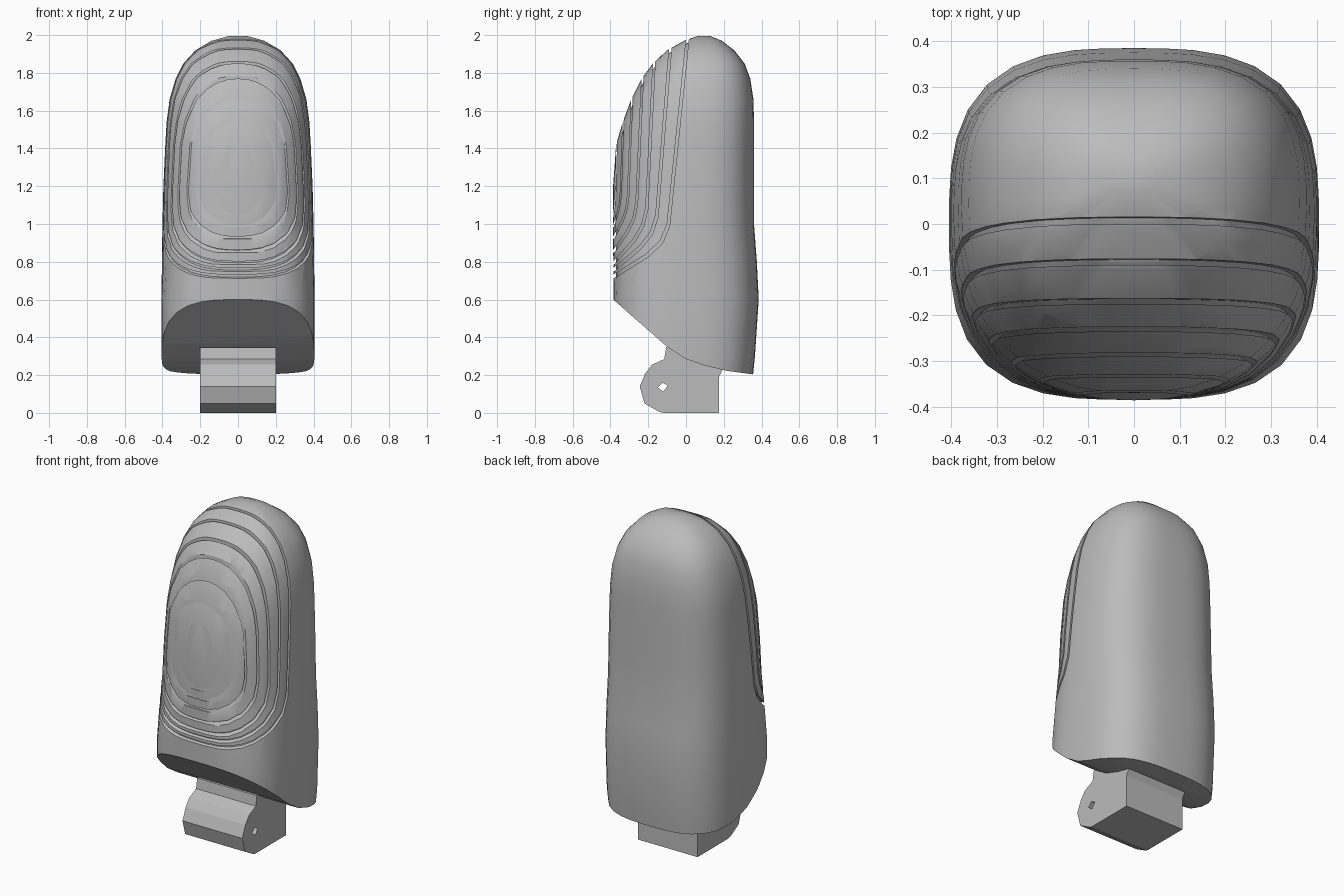
import bpy, bmesh, math

cube = bpy.data.objects.get("Cube")
if cube:
    bpy.data.objects.remove(cube, do_unlink=True)

grey = bpy.data.materials.new("plain grey")
grey.use_nodes = True
grey.diffuse_color = (0.5, 0.5, 0.5, 1)
grey.node_tree.nodes["Principled BSDF"].inputs["Base Color"].default_value = (0.5, 0.5, 0.5, 1)


def make_object(name, bm):
    bmesh.ops.recalc_face_normals(bm, faces=bm.faces)
    mesh = bpy.data.meshes.new(name)
    bm.to_mesh(mesh)
    bm.free()
    mesh.materials.append(grey)
    obj = bpy.data.objects.new(name, mesh)
    bpy.context.collection.objects.link(obj)
    return obj


def prism(name, outline, half_width):
    """Extrude a (y, z) outline along x."""
    bm = bmesh.new()
    sides = [[bm.verts.new((x, y, z)) for y, z in outline] for x in (-half_width, half_width)]
    for side in sides:
        bm.faces.new(side)
    for i in range(len(outline)):
        j = (i + 1) % len(outline)
        bm.faces.new((sides[0][i], sides[0][j], sides[1][j], sides[1][i]))
    return make_object(name, bm)


def cut(obj, cutter):
    """Subtract the cutter and discard it."""
    mod = obj.modifiers.new("cut", "BOOLEAN")
    mod.operation, mod.solver, mod.object = "DIFFERENCE", "EXACT", cutter
    bpy.context.view_layer.update()
    new = bpy.data.meshes.new_from_object(obj.evaluated_get(bpy.context.evaluated_depsgraph_get()))
    obj.modifiers.clear()
    obj.data = new
    bpy.data.objects.remove(cutter, do_unlink=True)


# Fingertip sections: height, front y, back y, half width, front roundness
SECTIONS = [
    (0.1, -0.385, 0.345, 0.39, 3.1), (0.3, -0.385, 0.365, 0.405, 3.1),
    (0.6, -0.385, 0.385, 0.405, 3.1), (0.8, -0.385, 0.375, 0.403, 2.7),
    (1.0, -0.386, 0.36, 0.4, 2.35), (1.2, -0.386, 0.36, 0.395, 2.3),
    (1.42, -0.37, 0.36, 0.385, 2.3), (1.54, -0.335, 0.36, 0.378, 2.3),
    (1.66, -0.29, 0.357, 0.362, 2.3), (1.77, -0.235, 0.34, 0.33, 2.3),
    (1.85, -0.175, 0.31, 0.289, 2.3), (1.92, -0.1, 0.255, 0.225, 2.3),
    (1.97, -0.01, 0.19, 0.14, 2.2), (1.995, 0.06, 0.13, 0.05, 2.0),
]


def fingertip(name, inset=0.0, segments=40):
    """Loft rounded sections, optionally shrunk inward."""
    bm = bmesh.new()
    rings = []
    for z, front, back, half, power in SECTIONS:
        centre = 0.06 * max(0, z - 1) + (0.035 if z > 1.98 else 0)
        ring = []
        for k in range(segments):
            a = math.tau * k / segments
            c, s = math.cos(a), math.sin(a)
            n = power if s < 0 else min(3, power + 0.6)
            r = (abs(c) ** n + abs(s) ** n) ** (-1 / n)
            depth = (back - centre if s > 0 else centre - front) - inset
            ring.append(bm.verts.new((c * r * (half - inset), centre + s * r * depth,
                                      z - inset * max(0, z - 1))))
        rings.append(ring)
    for low, high in zip(rings, rings[1:]):
        for k in range(segments):
            m = (k + 1) % segments
            bm.faces.new((low[k], low[m], high[m], high[k]))
    bm.faces.new(rings[0])
    bm.faces.new(rings[-1])
    return make_object(name, bm)


body = fingertip("fingertip_shell")

# Sloping underside
cut(body, prism("underside_cutter", [
    (-0.6, 0.786), (-0.385, 0.6), (-0.1, 0.35), (0, 0.285), (0.1, 0.25),
    (0.22, 0.222), (0.5, 0.185), (0.5, -0.2), (-0.6, -0.2)], 0.6))

# Nested contour grooves: top y, top z, middle y, middle z, lower z, width
GROOVES = [
    (0.0, 1.97, -0.1, 1.0, 0.73, 0.013), (-0.09, 1.925, -0.16, 1.05, 0.765, 0.012),
    (-0.175, 1.85, -0.213, 1.09, 0.8, 0.011), (-0.235, 1.77, -0.265, 1.12, 0.86, 0.009),
    (-0.29, 1.66, -0.31, 1.15, 0.93, 0.007), (-0.335, 1.54, -0.347, 1.18, 0.99, 0.005),
    (-0.368, 1.43, -0.374, 1.2, 1.04, 0.003),
]
for top_y, top_z, mid_y, mid_z, low_z, width in GROOVES:
    dy, dz = -0.387 - mid_y, low_z - mid_z
    slope = (top_y - mid_y) / (top_z - mid_z)
    path = [(top_y + slope * 0.3, top_z + 0.3), (mid_y, mid_z),
            (mid_y + 0.13 * dy, mid_z + 0.33 * dz), (mid_y + 0.4 * dy, mid_z + 0.6 * dz),
            (mid_y + dy, low_z), (mid_y + dy - 0.1, low_z - 0.04)]
    sheet = prism("groove_cutter", path + [(y + width, z - width) for y, z in reversed(path)], 0.6)
    cut(sheet, fingertip("groove_core", 0.014))
    cut(body, sheet)

# Mounting post with a cross hole
post = prism("mounting_post", [
    (0.175, 0), (0.175, 0.19), (0.2, 0.24), (0.1, 0.3), (-0.03, 0.36), (-0.105, 0.345),
    (-0.115, 0.285), (-0.18, 0.255), (-0.215, 0.21), (-0.245, 0.14), (-0.22, 0.05),
    (-0.14, 0.005), (-0.12, 0)], 0.2)
cut(post, prism("hole_cutter", [(-0.15, 0.135), (-0.125, 0.16), (-0.097, 0.145), (-0.12, 0.112)], 0.4))

# Smooth shell, flat post
bpy.ops.object.select_all(action="DESELECT")
body.select_set(True)
bpy.context.view_layer.objects.active = body
bpy.ops.object.shade_smooth_by_angle(angle=math.radians(32))
